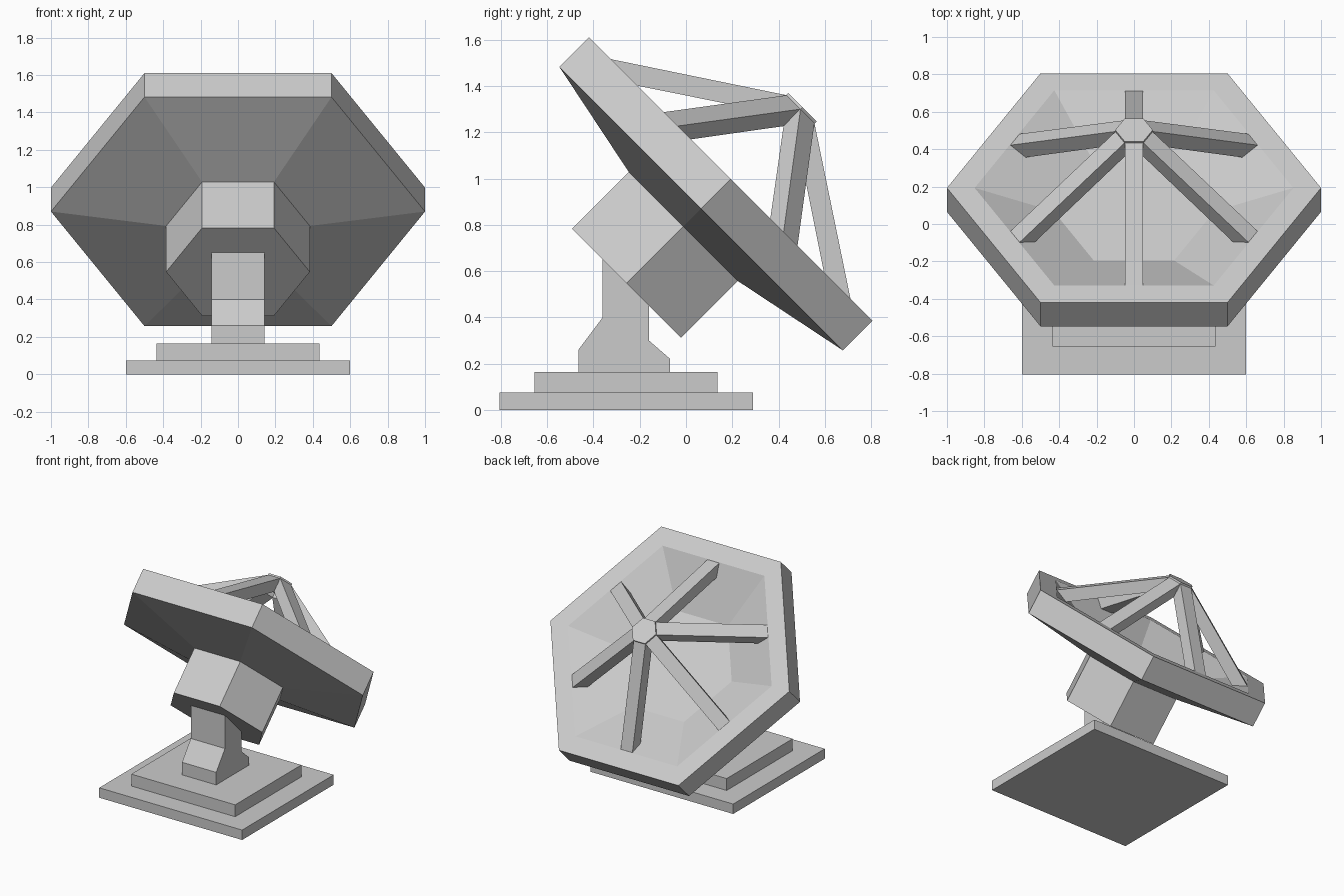
import bpy, bmesh, math
from mathutils import Matrix

if "Cube" in bpy.data.objects:
    bpy.data.objects.remove(bpy.data.objects["Cube"])

# Dish frame: origin at rim centre, local z along the dish axis (tilted 45 degrees to +y)
DISH = Matrix.Translation((0, 0.193, 0.998)) @ Matrix.Rotation(math.radians(-45), 4, 'X')


def finish(name, bm, matrix):
    bmesh.ops.recalc_face_normals(bm, faces=bm.faces)
    mesh = bpy.data.meshes.new(name)
    bm.to_mesh(mesh)
    bm.free()
    ob = bpy.data.objects.new(name, mesh)
    ob.matrix_world = matrix
    bpy.context.collection.objects.link(ob)
    return ob


def hex_stack(name, rings, matrix):
    """Six-sided solid through (radius, z) rings, capped at both ends."""
    bm = bmesh.new()
    loops = [[bm.verts.new((r * math.cos(i * math.pi / 3), r * math.sin(i * math.pi / 3), z))
              for i in range(6)] for r, z in rings]
    for a, b in zip(loops, loops[1:]):
        for i in range(6):
            j = (i + 1) % 6
            bm.faces.new((a[i], a[j], b[j], b[i]))
    bm.faces.new(loops[0])
    bm.faces.new(loops[-1])
    return finish(name, bm, matrix)


def extrude_profile(name, profile, half_width, matrix=Matrix()):
    """Profile in the y-z plane, extruded symmetrically along x."""
    bm = bmesh.new()
    face = bm.faces.new([bm.verts.new((-half_width, y, z)) for y, z in profile])
    ext = bmesh.ops.extrude_face_region(bm, geom=[face])
    verts = [g for g in ext['geom'] if isinstance(g, bmesh.types.BMVert)]
    bmesh.ops.translate(bm, verts=verts, vec=(2 * half_width, 0, 0))
    return finish(name, bm, matrix)


def slab(name, half_width, y0, y1, z0, z1):
    return extrude_profile(name, [(y0, z0), (y1, z0), (y1, z1), (y0, z1)], half_width)


# Stepped base
slab("base_plate", 0.598, -0.805, 0.29, 0, 0.075)
slab("base_step", 0.435, -0.655, 0.135, 0.075, 0.165)

# Support post with flared foot, its slanted top buried in the hub
extrude_profile("support_post", [
    (-0.465, 0.165), (-0.07, 0.165), (-0.07, 0.222), (-0.16, 0.30),
    (-0.16, 0.47), (-0.36, 0.67), (-0.36, 0.40), (-0.465, 0.26)], 0.143)

# Hub behind the dish
hex_stack("hub", [(0.384, -0.637), (0.384, -0.25)], DISH)

# Dish: tapered back, thick rim, sloped inner bowl
hex_stack("dish", [(0.384, -0.29), (1, -0.181), (1, 0), (0.852, 0), (0.43, -0.177)], DISH)

# Receiver cap and six struts reaching the middle of each bowl wall
hex_stack("receiver", [(0.1, 0.36), (0.1, 0.438)], DISH)
for i in range(6):
    turn = Matrix.Rotation(i * math.pi / 3, 4, 'Z')
    extrude_profile(f"strut_{i + 1}", [
        (0.735, -0.002), (0.08, 0.43), (0.08, 0.326), (0.64, -0.047)], 0.049, DISH @ turn)
